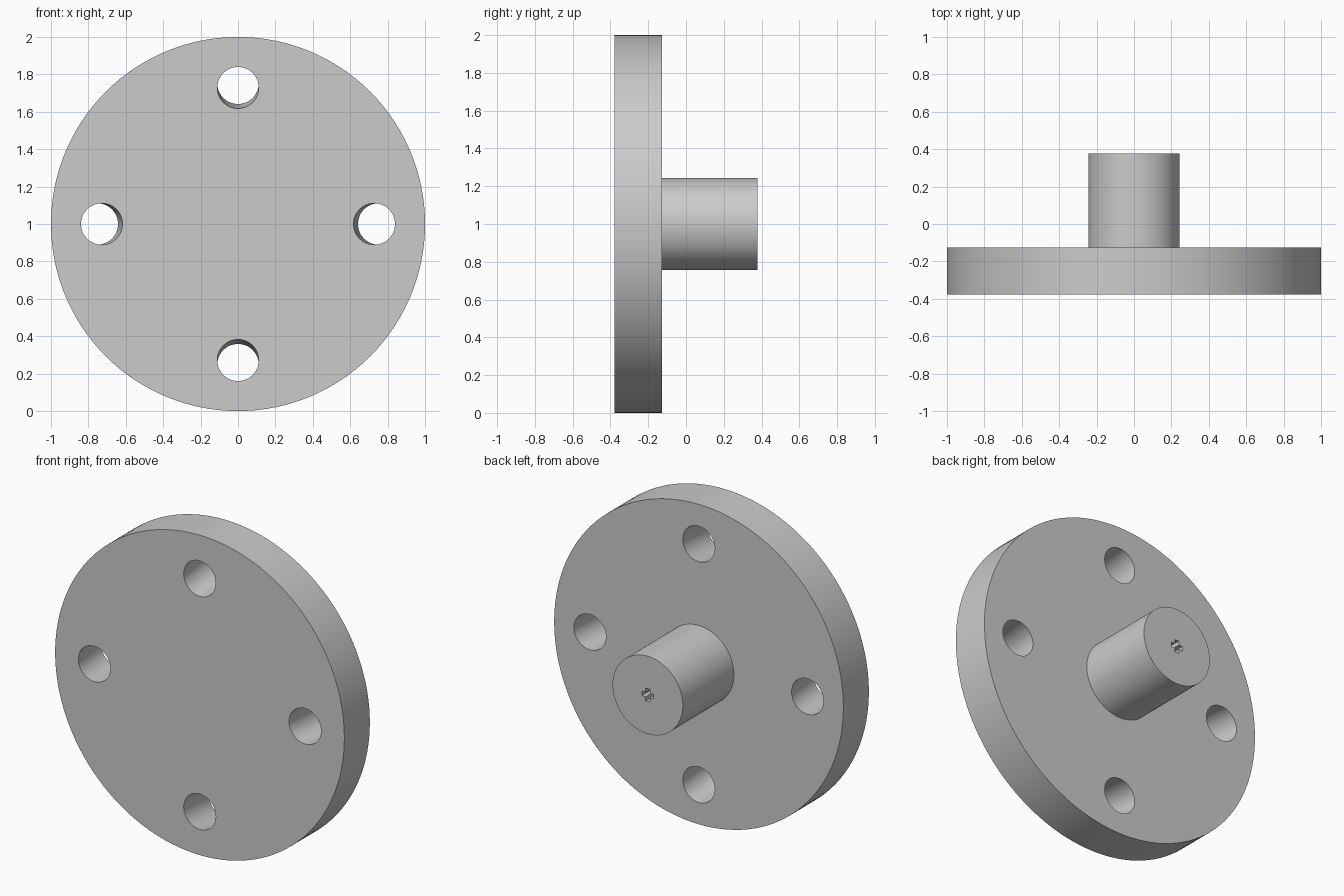
import bpy, bmesh
from math import sin, cos, pi
from mathutils import Vector

if "Cube" in bpy.data.objects:
    bpy.data.objects.remove(bpy.data.objects["Cube"])

FRONT, STEP, BACK, AXIS = -0.378, -0.126, 0.378, 1.0

grey = bpy.data.materials.new("plain_grey")
grey.use_nodes = True
colour = (0.6, 0.6, 0.6, 1)
grey.diffuse_color = colour
grey.node_tree.nodes["Principled BSDF"].inputs["Base Color"].default_value = colour


def circle(radius, sides):
    return [Vector((radius * cos(2 * pi * i / sides), radius * sin(2 * pi * i / sides)))
            for i in range(sides)]


def cross(reach, half):
    corners = []
    for i in range(4):
        c, s = cos(i * pi / 2), sin(i * pi / 2)
        for u, v in ((reach, -half), (reach, half), (half, half)):
            corners.append(Vector((u * c - v * s, u * s + v * c)))
    return corners


def prism(name, outline, y0, y1, start=Vector((0, 0)), end=Vector((0, 0))):
    """Extrude an x-z outline along y, sliding it from start to end."""
    bm = bmesh.new()
    rings = [[bm.verts.new((p.x + o.x, y, AXIS + p.y + o.y)) for p in outline]
             for y, o in ((y0, start), (y1, end))]
    n = len(outline)
    for i in range(n):
        j = (i + 1) % n
        bm.faces.new((rings[0][i], rings[0][j], rings[1][j], rings[1][i]))
    for ring in rings:
        bm.faces.new(ring)
    bmesh.ops.recalc_face_normals(bm, faces=bm.faces)
    mesh = bpy.data.meshes.new(name)
    bm.to_mesh(mesh)
    bm.free()
    mesh.materials.append(grey)
    obj = bpy.data.objects.new(name, mesh)
    bpy.context.collection.objects.link(obj)
    return obj


def combine(target, tool, operation):
    bpy.context.view_layer.objects.active = target
    mod = target.modifiers.new(operation.lower(), "BOOLEAN")
    mod.operation, mod.object, mod.solver = operation, tool, "EXACT"
    bpy.ops.object.modifier_apply(modifier=mod.name)
    bpy.data.objects.remove(tool)


# Round plate with a hub on its back
flange = prism("flange_with_hub", circle(1.0, 128), FRONT, STEP)
hub = prism("hub", circle(0.243, 96), STEP - 0.05, BACK)
combine(flange, hub, "UNION")

# Four bolt holes that lean outward toward the back
MARGIN, LEAN = 0.05, 0.095
for i in range(4):
    out = Vector((cos(i * pi / 2), sin(i * pi / 2)))
    cutter = prism("bolt_hole_cutter", circle(0.111, 48), FRONT - MARGIN, STEP + MARGIN,
                   out * (0.7285 - LEAN * MARGIN),
                   out * (0.7285 + LEAN * (STEP - FRONT + MARGIN)))
    cutter.hide_render = True
    combine(flange, cutter, "DIFFERENCE")

# Small cross-shaped socket in the end of the hub
socket = prism("socket_cutter", cross(0.04, 0.014), BACK - 0.3, BACK + 0.05)
socket.hide_render = True
combine(flange, socket, "DIFFERENCE")

# Smooth round walls, sharp rims
bpy.ops.object.select_all(action="DESELECT")
flange.select_set(True)
bpy.context.view_layer.objects.active = flange
bpy.ops.object.shade_smooth_by_angle(angle=pi / 6)
